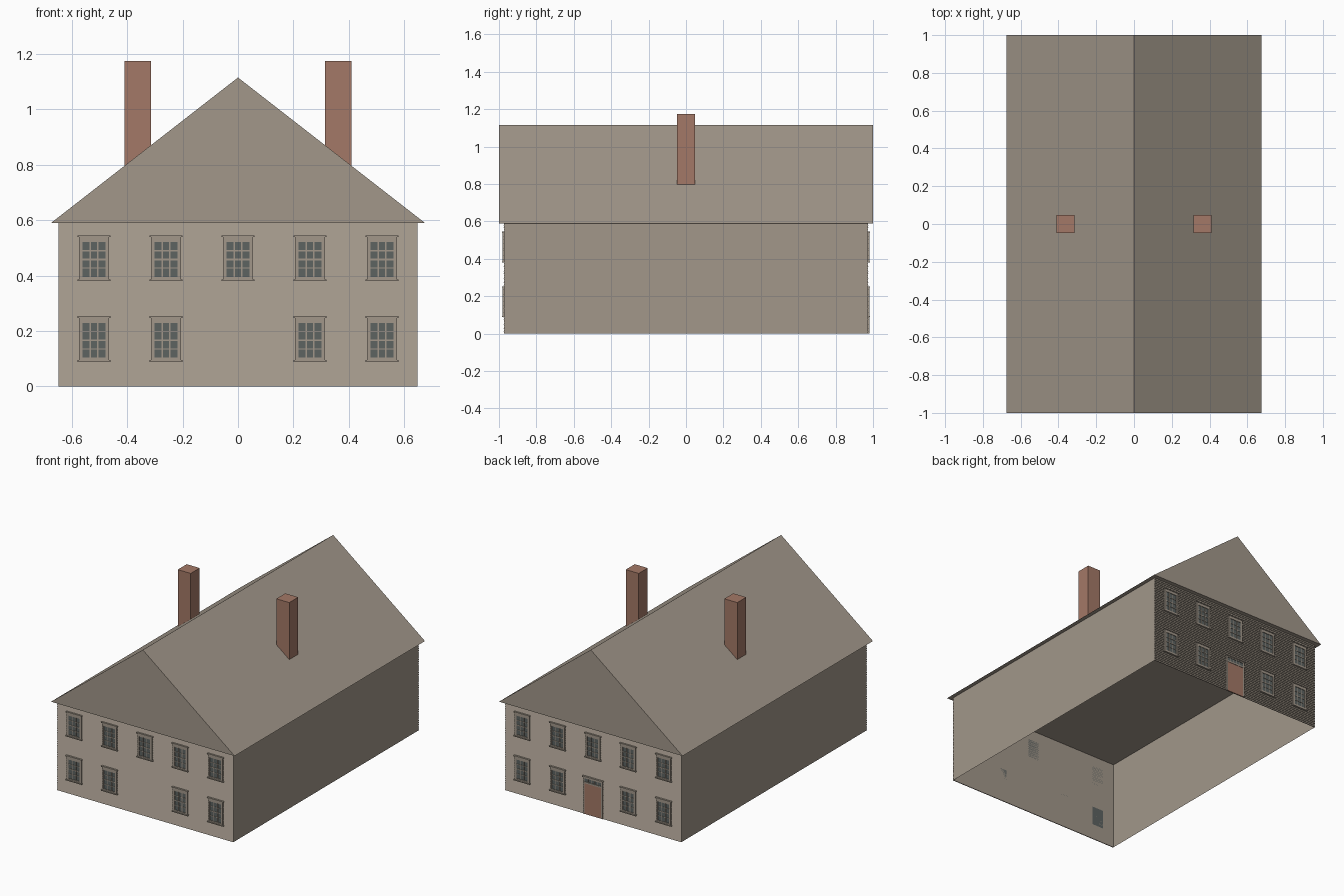
import bpy
import bmesh

if "Cube" in bpy.data.objects:
    bpy.data.objects.remove(bpy.data.objects["Cube"], do_unlink=True)


def material(name, color):
    m = bpy.data.materials.new(name)
    m.use_nodes = True
    m.diffuse_color = (*color, 1)
    m.node_tree.nodes["Principled BSDF"].inputs["Base Color"].default_value = (*color, 1)
    return m


TAN = material("weathered tan", (0.36, 0.31, 0.255))
BRICK = material("brick red", (0.37, 0.19, 0.135))
GLASS = material("window glass", (0.11, 0.125, 0.12))

HX, HY, EAVE = 0.648, 0.97, 0.59      # half width, half depth, eave height


def finish(name, bm, mats):
    bmesh.ops.recalc_face_normals(bm, faces=bm.faces)
    me = bpy.data.meshes.new(name)
    bm.to_mesh(me)
    bm.free()
    for m in mats:
        me.materials.append(m)
    ob = bpy.data.objects.new(name, me)
    bpy.context.collection.objects.link(ob)
    return ob


def box(bm, x0, x1, y0, y1, z0, z1, mat=0):
    v = bmesh.ops.create_cube(bm, size=1)["verts"]
    for p in v:
        p.co.x = x1 if p.co.x > 0 else x0
        p.co.y = y1 if p.co.y > 0 else y0
        p.co.z = z1 if p.co.z > 0 else z0
    for f in {f for p in v for f in p.link_faces}:
        f.material_index = mat


def extrude_profile(name, profile, axis, half, mats, closed):
    """Sweep a 2D profile (u, z) from -half to half along x or y."""
    bm = bmesh.new()
    rows = []
    for s in (-half, half):
        rows.append([bm.verts.new((s, u, z) if axis == "x" else (u, s, z)) for u, z in profile])
    n = len(profile)
    for i in range(n if closed else n - 1):
        j = (i + 1) % n
        bm.faces.new((rows[0][i], rows[0][j], rows[1][j], rows[1][i]))
    if closed:
        for r in rows:
            bm.faces.new(r)
    return finish(name, bm, mats)


# Hollow wall shell, open below
bm = bmesh.new()
box(bm, -HX, HX, -HY, HY, 0, EAVE)
bmesh.ops.delete(bm, geom=[f for f in bm.faces if abs(f.normal.z) > 0.5], context="FACES")
finish("walls", bm, [TAN])

# Gabled roof
extrude_profile("roof", [(-0.675, EAVE), (0.675, EAVE), (0, 1.115)], "y", 1.0, [TAN], True)

# Clapboards on both end walls: saw-tooth profile
BOARDS = 48
pitch = EAVE / BOARDS
for name, side in (("front_clapboards", -1), ("back_clapboards", 1)):
    teeth = []
    for i in range(BOARDS):
        teeth += [(side * (HY + 0.001), i * pitch), (side * (HY + 0.005), i * pitch)]
    teeth += [(side * (HY + 0.001), EAVE), (side * HY, EAVE), (side * HY, 0)]
    extrude_profile(name, teeth, "x", HX, [TAN], True)

# Chimneys
for name, side in (("left_chimney", 1), ("right_chimney", -1)):
    bm = bmesh.new()
    x0, x1 = sorted((side * 0.315, side * 0.41))
    box(bm, x0, x1, -0.047, 0.047, 0.70, 1.175)
    finish(name, bm, [BRICK])


def slab(bm, side, x0, x1, z0, z1, depth, mat=0):
    """Block standing out from an end wall by the given depth."""
    a, b = sorted((side * HY, side * (HY + depth)))
    box(bm, x0, x1, a, b, z0, z1, mat)


def casing(bm, side, x, hw, hw_in, z0, z1, zi0, zi1, depth):
    """Four boards round an opening."""
    slab(bm, side, x - hw, x - hw_in, z0, z1, depth)
    slab(bm, side, x + hw_in, x + hw, z0, z1, depth)
    slab(bm, side, x - hw_in, x + hw_in, zi1, z1, depth)
    if zi0 > z0:
        slab(bm, side, x - hw_in, x + hw_in, z0, zi0, depth)


def window(name, side, x, z):
    bm = bmesh.new()
    hw, gw = 0.054, 0.041
    g0, g1 = z + 0.012, z + 0.138
    casing(bm, side, x, hw, gw, z, z + 0.16, g0, g1, 0.011)
    slab(bm, side, x - gw, x + gw, g0, g1, 0.007, 1)
    # Sill and head moulding
    slab(bm, side, x - 0.059, x + 0.059, z - 0.003, z + 0.003, 0.015)
    slab(bm, side, x - 0.059, x + 0.059, z + 0.156, z + 0.162, 0.015)
    # Glazing bars and meeting rail
    for i in (1, 2):
        bx = x - gw + 2 * gw * i / 3
        slab(bm, side, bx - 0.002, bx + 0.002, g0, g1, 0.009)
    for i in (1, 2, 3):
        bz, t = g0 + (g1 - g0) * i / 4, 0.003 if i == 2 else 0.002
        slab(bm, side, x - gw, x + gw, bz - t, bz + t, 0.0095)
    finish(name, bm, [TAN, GLASS])


# Windows: five above, four below on each end
for end, side in (("front", -1), ("back", 1)):
    for i in range(-2, 3):
        window(f"{end}_upper_window_{i + 3}", side, i * 0.26, 0.383)
        if i:
            window(f"{end}_lower_window_{i + 3}", side, i * 0.26, 0.091)

# Back door with a row of transom lights
bm = bmesh.new()
casing(bm, 1, 0, 0.072, 0.061, 0, 0.25, 0, 0.238, 0.011)
slab(bm, 1, -0.061, 0.061, 0, 0.205, 0.008, 1)
slab(bm, 1, -0.061, 0.061, 0.205, 0.215, 0.0105)
slab(bm, 1, -0.061, 0.061, 0.215, 0.238, 0.007, 2)
for i in range(1, 5):
    bx = -0.061 + 0.122 * i / 5
    slab(bm, 1, bx - 0.002, bx + 0.002, 0.215, 0.238, 0.009)
slab(bm, 1, -0.077, 0.077, 0.246, 0.253, 0.015)
finish("back_door", bm, [TAN, BRICK, GLASS])
